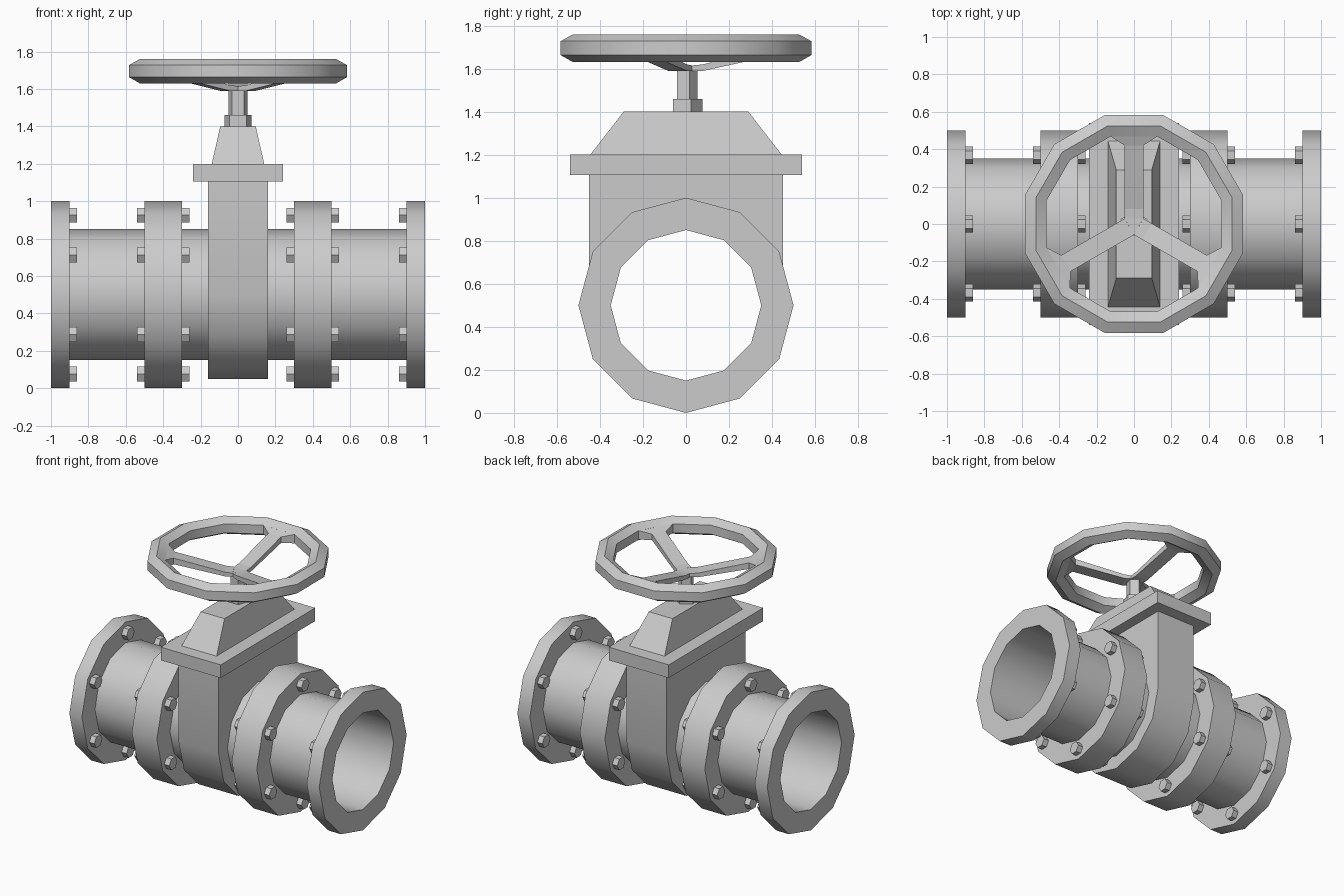
import bpy, bmesh, math
from math import sin, cos, radians, pi
from mathutils import Matrix

if "Cube" in bpy.data.objects:
    bpy.data.objects.remove(bpy.data.objects["Cube"])

CZ = 0.5  # height of the pipe axis


def finish(name, bm, smooth=False):
    bmesh.ops.recalc_face_normals(bm, faces=bm.faces)
    me = bpy.data.meshes.new(name)
    bm.to_mesh(me)
    bm.free()
    ob = bpy.data.objects.new(name, me)
    bpy.context.collection.objects.link(ob)
    if smooth:
        smooth_object(ob)
    return ob


def smooth_object(ob):
    bpy.ops.object.select_all(action='DESELECT')
    ob.select_set(True)
    bpy.context.view_layer.objects.active = ob
    bpy.ops.object.shade_smooth_by_angle(angle=radians(35))


def loft(name, rings, closed_profile=False, cap=False, smooth=False):
    """Join equal-length rings of points with quads."""
    bm = bmesh.new()
    vs = [[bm.verts.new(p) for p in r] for r in rings]
    n = len(rings[0])
    for i in range(len(vs) if closed_profile else len(vs) - 1):
        a, b = vs[i], vs[(i + 1) % len(vs)]
        for j in range(n):
            k = (j + 1) % n
            bm.faces.new((a[j], a[k], b[k], b[j]))
    if cap:
        bm.faces.new(vs[0])
        bm.faces.new(vs[-1])
    return finish(name, bm, smooth)


def x_ring(x, r, n=12, y=0, z=CZ):
    return [(x, y + r * cos(2 * pi * i / n), z + r * sin(2 * pi * i / n)) for i in range(n)]


def z_ring(z, r, n, start):
    return [(r * cos(start + 2 * pi * i / n), r * sin(start + 2 * pi * i / n), z) for i in range(n)]


def rect(z, hx, hy):
    return [(-hx, -hy, z), (hx, -hy, z), (hx, hy, z), (-hx, hy, z)]


# pipes, flanges and hexagonal bolts on both sides
for s, side in ((-1, "left"), (1, "right")):
    loft(f"pipe_{side}", [x_ring(s * 0.16, 0.35), x_ring(s, 0.35)], smooth=True)
    for part, a, b in (("inner", 0.3, 0.5), ("end", 0.9, 1.0)):
        loft(f"{part}_flange_{side}",
             [x_ring(s * x, r) for x, r in ((a, 0.35), (a, 0.5), (b, 0.5), (b, 0.35))],
             smooth=True)
    for a, b in ((0.26, 0.3), (0.5, 0.54), (0.86, 0.9)):
        for k in range(6):
            t = radians(90 + 60 * k)
            y, z = 0.425 * cos(t), CZ + 0.425 * sin(t)
            loft(f"bolt_{side}", [x_ring(s * x, 0.046, 6, y, z) for x in (a, b)], cap=True)

# valve body: rounded bottom, straight sides, bored through for the pipe
outline = [(0.45 * cos(radians(a)), CZ + 0.45 * sin(radians(a))) for a in range(180, 361, 30)]
outline += [(0.45, 1.105), (-0.45, 1.105)]
bore = [(p[1], p[2]) for p in x_ring(0, 0.35)]
cu = bpy.data.curves.new("valve_body", 'CURVE')
cu.dimensions = '2D'
cu.fill_mode = 'BOTH'
cu.extrude = 0.16
for pts in (outline, bore):
    sp = cu.splines.new('POLY')
    sp.points.add(len(pts) - 1)
    for p, (u, v) in zip(sp.points, pts):
        p.co = (u, v, 0, 1)
    sp.use_cyclic_u = True
body = bpy.data.objects.new("valve_body", cu)
bpy.context.collection.objects.link(body)
# local x -> world y, local y -> world z, local z -> world x
body.matrix_world = Matrix(((0, 0, 1, 0), (1, 0, 0, 0), (0, 1, 0, 0), (0, 0, 0, 1)))
bpy.ops.object.select_all(action='DESELECT')
body.select_set(True)
bpy.context.view_layer.objects.active = body
bpy.ops.object.convert(target='MESH')
smooth_object(bpy.context.view_layer.objects.active)

# bonnet
loft("bonnet_plate", [rect(1.105, 0.24, 0.54), rect(1.2, 0.24, 0.54)], cap=True)
loft("bonnet", [rect(1.2, 0.14, 0.445), rect(1.4, 0.095, 0.29)], cap=True)

# five-sided collar and stem
loft("stem_collar", [z_ring(z, 0.076, 5, pi / 2) for z in (1.4, 1.46)], cap=True)
loft("stem", [z_ring(z, 0.053, 5, pi / 2) for z in (1.46, 1.6)], cap=True)

# handwheel rim: six-sided section swept round twelve sides
section = ((0.603, 1.663), (0.603, 1.728), (0.543, 1.76),
           (0.484, 1.728), (0.484, 1.663), (0.543, 1.63))
loft("handwheel_rim", [z_ring(z, r, 12, pi / 12) for r, z in section],
     closed_profile=True, smooth=True)

# three dished spokes flaring into the rim, joined at a triangular hub
stations = ((0.029, 0.05, 1.59, 1.615), (0.08, 0.05, 1.59, 1.62),
            (0.42, 0.05, 1.664, 1.708), (0.468, 0.125, 1.664, 1.728))
for k in range(3):
    t = radians(90 + 120 * k)
    c, s = cos(t), sin(t)
    rings = [[(d * c - w * s, d * s + w * c, z) for w, z in
              ((-hw, lo), (hw, lo), (hw, hi), (-hw, hi))] for d, hw, lo, hi in stations]
    loft("spoke", rings)
loft("spoke_hub", [z_ring(z, 0.0577, 3, -pi / 2) for z in (1.59, 1.615)], cap=True)
